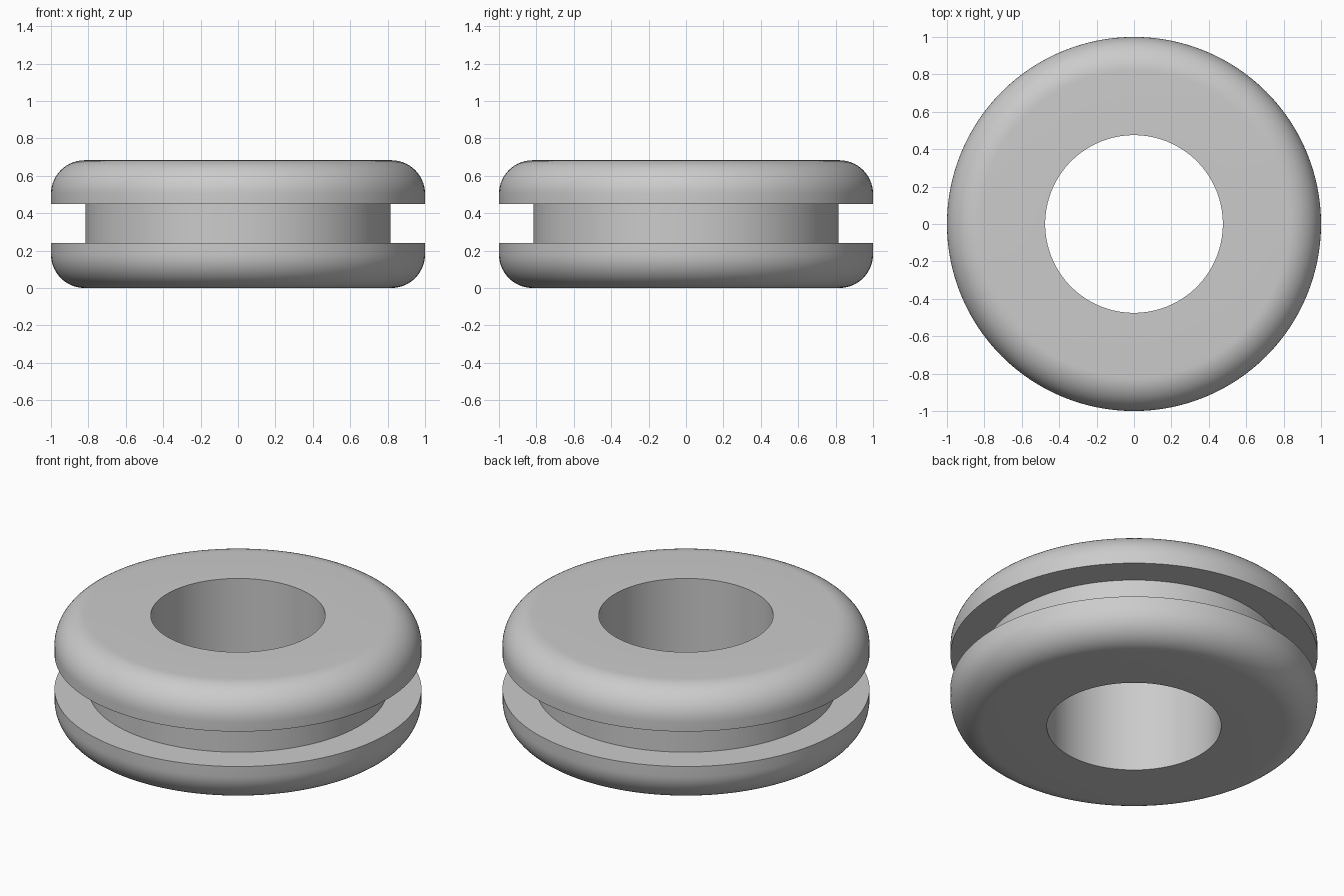
import bpy
import bmesh
from math import sin, cos, pi, radians
from mathutils import Matrix, Vector

cube = bpy.data.objects.get("Cube")
if cube:
    bpy.data.objects.remove(cube, do_unlink=True)

BORE, NECK, RIM = 0.475, 0.815, 1.0
HEIGHT, GROOVE_LOW, GROOVE_HIGH = 0.683, 0.24, 0.45
ROUND = 0.18
SEGMENTS, ARC_STEPS = 128, 14

# Rubber colour
rubber = bpy.data.materials.new("grey_rubber")
rubber.use_nodes = True
grey = (0.6, 0.6, 0.6, 1)
rubber.diffuse_color = grey
shader = next(n for n in rubber.node_tree.nodes if n.type == "BSDF_PRINCIPLED")
shader.inputs["Base Color"].default_value = grey


def rounded_edge(z, start):
    """Quarter arc at the outer edge of a flange."""
    angles = [start + pi / 2 * i / ARC_STEPS for i in range(ARC_STEPS + 1)]
    return [(RIM - ROUND + ROUND * cos(a), z + ROUND * sin(a)) for a in angles]


# Closed cross-section: bore, lower flange, groove, upper flange
profile = [(BORE, 0)]
profile += rounded_edge(ROUND, -pi / 2)
profile += [(RIM, GROOVE_LOW), (NECK, GROOVE_LOW), (NECK, GROOVE_HIGH), (RIM, GROOVE_HIGH)]
profile += rounded_edge(HEIGHT - ROUND, 0)
profile += [(BORE, HEIGHT)]

# Revolve the cross-section around the vertical axis
bm = bmesh.new()
rings = []
for s in range(SEGMENTS):
    turn = Matrix.Rotation(2 * pi * s / SEGMENTS, 3, "Z")
    rings.append([bm.verts.new(turn @ Vector((r, 0, z))) for r, z in profile])
for s, ring in enumerate(rings):
    following = rings[(s + 1) % SEGMENTS]
    for i in range(len(profile)):
        j = (i + 1) % len(profile)
        bm.faces.new((ring[i], following[i], following[j], ring[j]))
bmesh.ops.recalc_face_normals(bm, faces=bm.faces)

mesh = bpy.data.meshes.new("grommet_ring")
bm.to_mesh(mesh)
bm.free()
mesh.materials.append(rubber)
grommet = bpy.data.objects.new("grommet_ring", mesh)
bpy.context.collection.objects.link(grommet)

# Smooth curves, crisp groove and bore edges
bpy.ops.object.select_all(action="DESELECT")
grommet.select_set(True)
bpy.context.view_layer.objects.active = grommet
bpy.ops.object.shade_smooth_by_angle(angle=radians(30))
